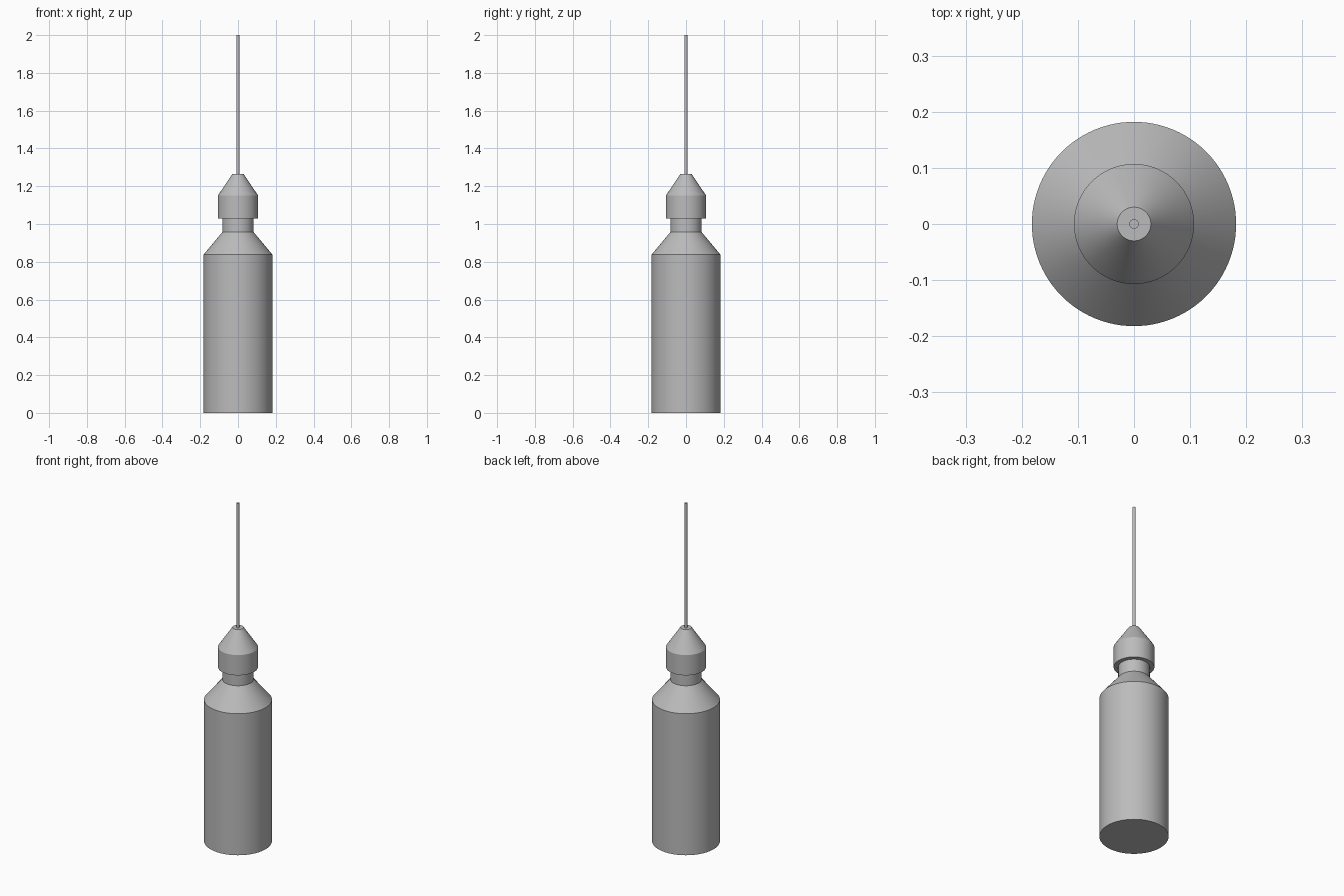
import bpy
import bmesh
import math

SEGMENTS = 96

cube = bpy.data.objects.get("Cube")
if cube:
    bpy.data.objects.remove(cube, do_unlink=True)

grey = bpy.data.materials.new("plain grey")
grey.use_nodes = True
grey.diffuse_color = (0.5, 0.5, 0.5, 1)
grey.node_tree.nodes["Principled BSDF"].inputs["Base Color"].default_value = (0.5, 0.5, 0.5, 1)


def lathe(name, profile, segments=SEGMENTS):
    """Turn a (radius, height) profile around z and close both ends."""
    bm = bmesh.new()
    rings = []
    for radius, z in profile:
        ring = []
        for i in range(segments):
            a = math.tau * i / segments
            ring.append(bm.verts.new((radius * math.cos(a), radius * math.sin(a), z)))
        rings.append(ring)
    for low, high in zip(rings, rings[1:]):
        for i in range(segments):
            j = (i + 1) % segments
            bm.faces.new((low[i], low[j], high[j], high[i]))
    bm.faces.new(rings[0][::-1])
    bm.faces.new(rings[-1])
    mesh = bpy.data.meshes.new(name)
    bm.to_mesh(mesh)
    bm.free()
    mesh.materials.append(grey)
    obj = bpy.data.objects.new(name, mesh)
    bpy.context.collection.objects.link(obj)
    bpy.ops.object.select_all(action="DESELECT")
    obj.select_set(True)
    bpy.context.view_layer.objects.active = obj
    bpy.ops.object.shade_smooth_by_angle(angle=math.radians(30))
    return obj


# Bottle with sloped shoulder and narrow neck
lathe("bottle_body", [(0.182, 0), (0.182, 0.838), (0.083, 0.957), (0.083, 1.03)])

# Collar tapering to a small flat top
lathe("nozzle_cap", [(0.107, 1.03), (0.107, 1.15), (0.03, 1.265)])

# Long thin needle
lathe("needle", [(0.0085, 1.265), (0.0085, 2.0)], 32)
